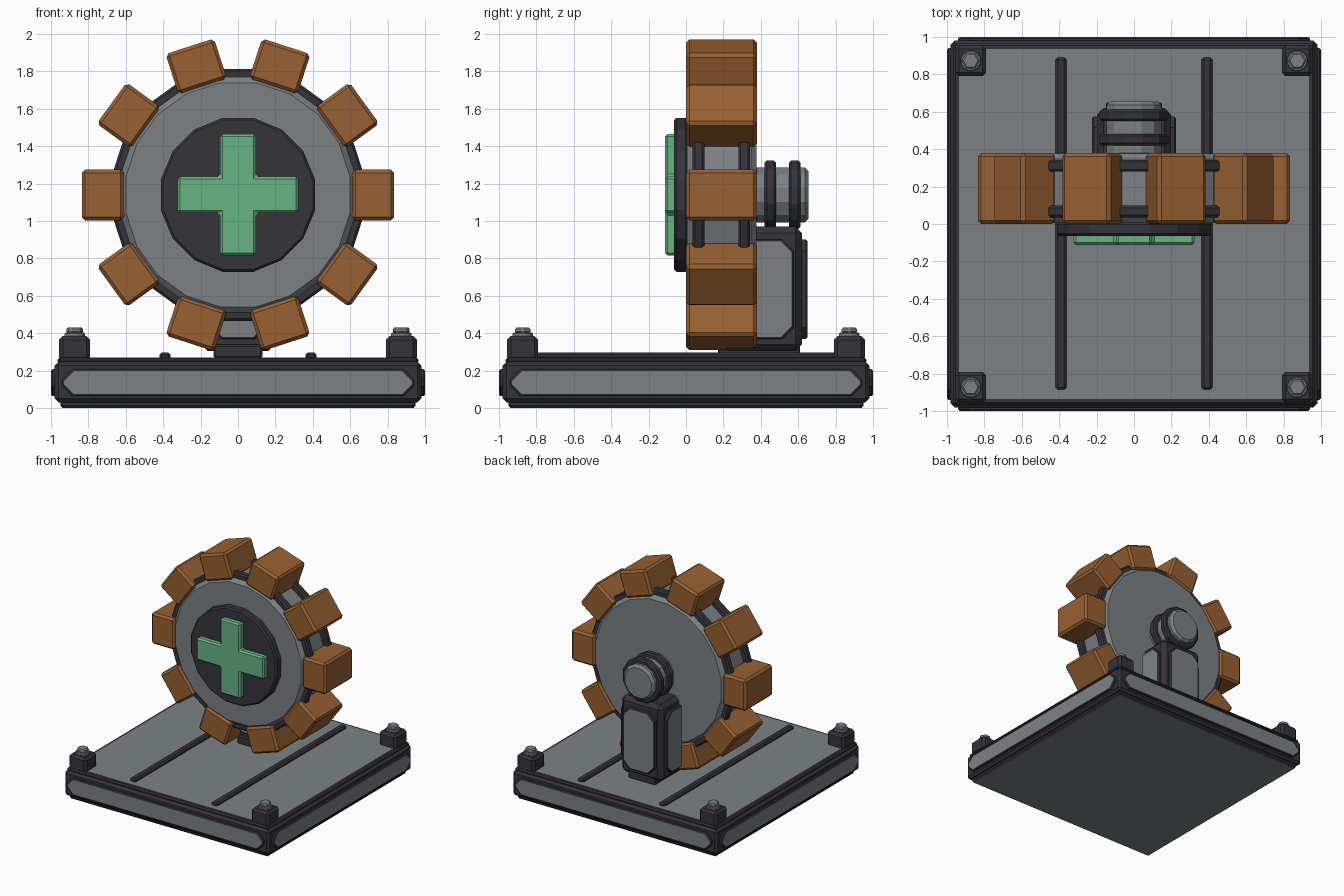
import bpy, bmesh, math
from mathutils import Matrix, Vector

if "Cube" in bpy.data.objects:
    bpy.data.objects.remove(bpy.data.objects["Cube"])


def material(name, rgb):
    m = bpy.data.materials.new(name)
    m.diffuse_color = (*rgb, 1)
    m.use_nodes = True
    m.node_tree.nodes["Principled BSDF"].inputs["Base Color"].default_value = m.diffuse_color
    return m


DARK = material("dark metal", (0.036, 0.033, 0.042))
GREY = material("grey metal", (0.20, 0.222, 0.235))
BROWN = material("brown wood", (0.315, 0.118, 0.032))
GREEN = material("green paint", (0.135, 0.455, 0.235))


def finish(name, bm, mats, bevel=0.0, mat=None):
    bmesh.ops.recalc_face_normals(bm, faces=bm.faces)
    me = bpy.data.meshes.new(name)
    bm.to_mesh(me)
    bm.free()
    for m in mats:
        me.materials.append(m)
    ob = bpy.data.objects.new(name, me)
    bpy.context.collection.objects.link(ob)
    if mat:
        ob.matrix_world = mat
    if bevel:
        b = ob.modifiers.new("bevel", 'BEVEL')
        b.width, b.segments = bevel, 1
        b.limit_method, b.angle_limit = 'ANGLE', math.radians(40)
    return ob


def box(name, lo, hi, mats, bevel=0.015, mat=None):
    bm = bmesh.new()
    bmesh.ops.create_cube(bm, size=1)
    lo, hi = Vector(lo), Vector(hi)
    for v in bm.verts:
        v.co = (lo + hi) / 2 + v.co * (hi - lo)
    return finish(name, bm, mats, bevel, mat)


def cylinder(name, r, a, b, mats, sides, axis, centre, bevel=0.015):
    # spans a..b along the axis, with a half-step turn of the polygon
    bm = bmesh.new()
    bmesh.ops.create_cone(bm, cap_ends=True, segments=sides, radius1=r, radius2=r, depth=b - a)
    bmesh.ops.rotate(bm, verts=bm.verts, matrix=Matrix.Rotation(math.pi / sides, 3, 'Z'))
    bmesh.ops.translate(bm, verts=bm.verts, vec=(0, 0, (a + b) / 2))
    if axis == 'Y':
        bmesh.ops.rotate(bm, verts=bm.verts, matrix=Matrix.Rotation(-math.pi / 2, 3, 'X'))
    return finish(name, bm, mats, bevel, Matrix.Translation(centre))


def panel(name, w, h, depth, cut, centre, turn):
    # raised plate facing -y, with cut corners, dark edges and a grey face
    bm = bmesh.new()

    def ring(x, z, y):
        pts = [(x - cut, -z), (x, cut - z), (x, z - cut), (x - cut, z),
               (cut - x, z), (-x, z - cut), (-x, cut - z), (cut - x, -z)]
        return [bm.verts.new((px, y, pz)) for px, pz in pts]

    rings = [ring(w / 2, h / 2, 0.01), ring(w / 2, h / 2, 0.008 - depth),
             ring(w / 2 - 0.008, h / 2 - 0.008, -depth)]
    for p, q in zip(rings, rings[1:]):
        for i in range(8):
            j = (i + 1) % 8
            bm.faces.new((p[i], p[j], q[j], q[i]))
    bm.faces.new(rings[0])
    bm.faces.new(rings[2]).material_index = 1
    return finish(name, bm, [DARK, GREY],
                  mat=Matrix.Translation(centre) @ Matrix.Rotation(turn, 4, 'Z'))


# base body, rims and plates
box("base_body", (-0.98, -0.98, 0.03), (0.98, 0.98, 0.247), [DARK], 0.02)
box("base_top_rim", (-0.965, -0.965, 0.24), (0.965, 0.965, 0.268), [DARK], 0.01)
box("base_bottom_rim", (-0.95, -0.95, 0.004), (0.95, 0.95, 0.04), [DARK], 0.01)
box("base_top_plate", (-0.935, -0.935, 0.262), (0.935, 0.935, 0.271), [GREY], 0)
box("base_bottom_plate", (-0.94, -0.94, 0.0), (0.94, 0.94, 0.008), [GREY], 0)
for k in range(4):
    a = k * math.pi / 2
    panel("base_side_panel", 1.88, 0.145, 0.02, 0.055,
          (0.98 * math.sin(a), -0.98 * math.cos(a), 0.136), a)

# corner blocks with hex bolts
for sx in (-1, 1):
    for sy in (-1, 1):
        x, y = 0.873 * sx, 0.873 * sy
        box("corner_block", (x - 0.083, y - 0.083, 0.25), (x + 0.083, y + 0.083, 0.385), [DARK], 0.02)
        cylinder("bolt_washer", 0.056, 0.38, 0.403, [GREY], 12, 'Z', (x, y, 0), 0.004)
        cylinder("bolt_head", 0.048, 0.40, 0.43, [GREY], 6, 'Z', (x, y, 0), 0.008)

# floor rails
for sx in (-1, 1):
    x = 0.39 * sx
    box("floor_rail", (x - 0.029, -0.885, 0.26), (x + 0.029, 0.89, 0.297), [DARK], 0.012)

# support post
box("post_foot", (-0.13, 0.17, 0.265), (0.13, 0.61, 0.34), [DARK], 0.01)
box("post_body", (-0.198, 0.19, 0.305), (0.198, 0.62, 0.97), [DARK], 0.035)
panel("post_back_panel", 0.30, 0.53, 0.03, 0.06, (0, 0.62, 0.635), math.pi)
panel("post_front_panel", 0.30, 0.53, 0.02, 0.06, (0, 0.19, 0.635), 0)
for sx in (-1, 1):
    panel("post_side_panel", 0.34, 0.53, 0.026, 0.06, (0.198 * sx, 0.405, 0.635), sx * math.pi / 2)

# wheel drum, bands and hub
HUB = (0, 0, 1.14)
cylinder("wheel_drum", 0.637, 0.005, 0.378, [GREY], 20, 'Y', HUB, 0.03)
for a in (0.035, 0.28):
    cylinder("wheel_band", 0.682, a, a + 0.063, [DARK], 20, 'Y', HUB, 0.012)
cylinder("hub_disc", 0.42, -0.063, 0.01, [DARK], 16, 'Y', HUB, 0.012)

# wheel blocks
for k in range(10):
    m = Matrix.Translation(HUB) @ Matrix.Rotation(k * math.tau / 10, 4, 'Y')
    box("wheel_block", (0.61, 0.0, -0.136), (0.835, 0.38, 0.136), [BROWN], 0.018, m)

# cross emblem on the hub
bm = bmesh.new()
s, t = 0.097, 0.324
quarter = [(t, -s), (t, s), (s, s)]
outline = [Matrix.Rotation(k * math.pi / 2, 2) @ Vector(p) for k in range(4) for p in quarter]
face = bm.faces.new([bm.verts.new((p.x, -0.112, p.y)) for p in outline])
ext = bmesh.ops.extrude_face_region(bm, geom=[face])
bmesh.ops.translate(bm, vec=(0, 0.06, 0),
                    verts=[g for g in ext["geom"] if isinstance(g, bmesh.types.BMVert)])
finish("hub_cross", bm, [GREEN], 0.013, Matrix.Translation(HUB))

# axle and collars
cylinder("axle", 0.152, 0.36, 0.655, [GREY], 12, 'Y', HUB, 0.02)
for a in (0.42, 0.55):
    cylinder("axle_collar", 0.19, a, a + 0.062, [DARK], 12, 'Y', HUB, 0.012)
